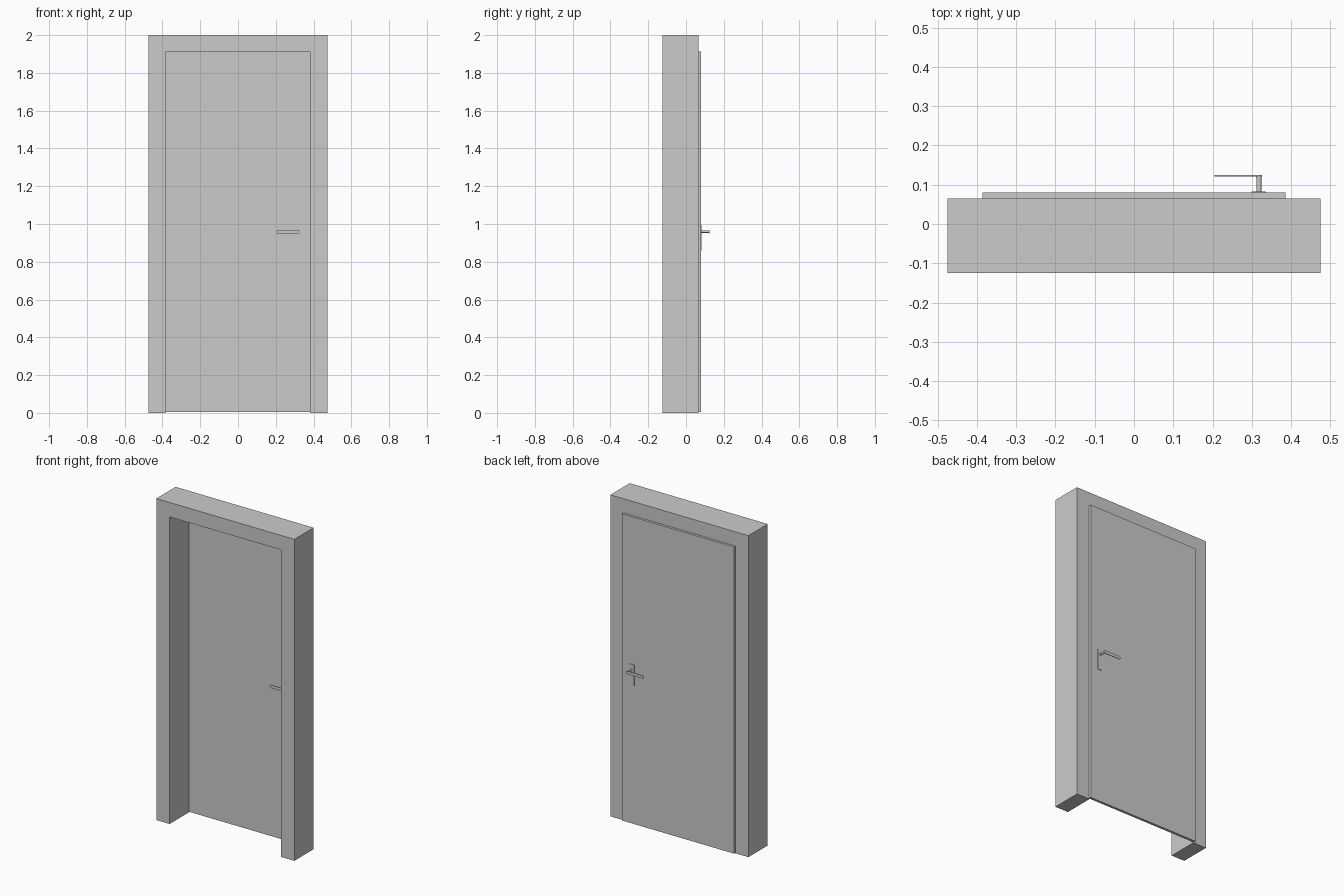
import bpy, bmesh, math

if "Cube" in bpy.data.objects:
    bpy.data.objects.remove(bpy.data.objects["Cube"])


def extrude_profile(name, pts, y0, y1):
    """Solid from an (x, z) outline, extruded along y."""
    bm = bmesh.new()
    face = bm.faces.new([bm.verts.new((x, y0, z)) for x, z in pts])
    ext = bmesh.ops.extrude_face_region(bm, geom=[face])
    verts = [g for g in ext["geom"] if isinstance(g, bmesh.types.BMVert)]
    bmesh.ops.translate(bm, verts=verts, vec=(0, y1 - y0, 0))
    bmesh.ops.recalc_face_normals(bm, faces=bm.faces)
    mesh = bpy.data.meshes.new(name)
    bm.to_mesh(mesh)
    bm.free()
    obj = bpy.data.objects.new(name, mesh)
    bpy.context.collection.objects.link(obj)
    return obj


def rounded_rect(x0, x1, z0, z1, r, steps=6):
    pts = []
    corners = [(x1 - r, z1 - r), (x0 + r, z1 - r), (x0 + r, z0 + r), (x1 - r, z0 + r)]
    for q, (cx, cz) in enumerate(corners):
        for i in range(steps + 1):
            a = math.pi / 2 * (q + i / steps)
            pts.append((cx + r * math.cos(a), cz + r * math.sin(a)))
    return pts


def smooth(obj):
    bpy.ops.object.select_all(action='DESELECT')
    obj.select_set(True)
    bpy.context.view_layer.objects.active = obj
    bpy.ops.object.shade_smooth_by_angle(angle=math.radians(35))


# Door frame: one arch of two jambs and a head
W, H, IN, TOP = 0.475, 2.0, 0.383, 1.91
extrude_profile("door_frame", [(-W, 0), (-IN, 0), (-IN, TOP), (IN, TOP),
                               (IN, 0), (W, 0), (W, H), (-W, H)], -0.125, 0.065)

# Door leaf, standing slightly proud of the frame's back
LEAF_FRONT, LEAF_BACK = 0.064, 0.08
extrude_profile("door_leaf", [(-0.386, 0.004), (0.386, 0.004),
                              (0.386, 1.912), (-0.386, 1.912)], LEAF_FRONT, LEAF_BACK)

# Handle set on both faces of the leaf
for side, base, d in (("back", LEAF_BACK, 1), ("front", LEAF_FRONT, -1)):
    plate = extrude_profile(side + "_handle_plate",
                            rounded_rect(0.299, 0.335, 0.86, 0.995, 0.006),
                            base, base + d * 0.003)
    lever = extrude_profile(side + "_lever",
                            rounded_rect(0.205, 0.326, 0.95, 0.969, 0.009),
                            base + d * 0.041, base + d * 0.045)
    bpy.ops.mesh.primitive_cylinder_add(vertices=20, radius=0.006, depth=0.041,
                                        location=(0.318, base + d * 0.0215, 0.9595),
                                        rotation=(math.pi / 2, 0, 0))
    stem = bpy.context.object
    stem.name = side + "_lever_stem"
    for part in (plate, lever, stem):
        smooth(part)
